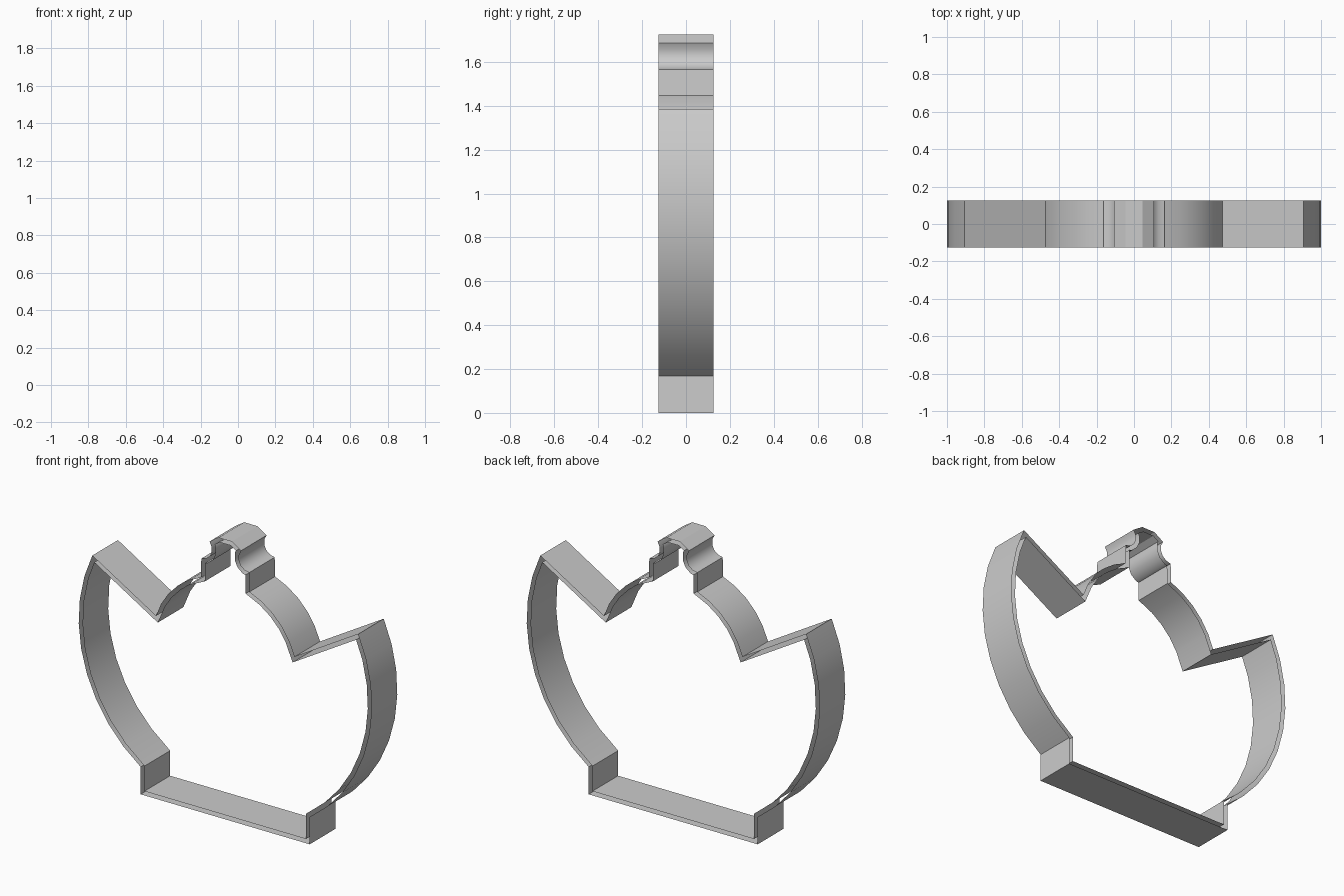
import bpy, bmesh
from math import cos, sin, radians
from mathutils import Vector

if "Cube" in bpy.data.objects:
    bpy.data.objects.remove(bpy.data.objects["Cube"])

DEPTH = 0.125   # half depth along y
GAP = 0.026     # distance between outer and inner wall


def arc(cx, cz, r, a0, a1, n):
    return [(cx + r * cos(radians(a0 + (a1 - a0) * i / n)),
             cz + r * sin(radians(a0 + (a1 - a0) * i / n))) for i in range(n + 1)]


# Right half of the outline, from the base up to the crown
half = [(0.577, 0.0)]
half += arc(0.03, 0.97, 0.97, -55.7, 25.3, 9)        # big side curve to the wing tip
half += arc(0.0, 0.98, 0.495, 17.4, 70.5, 5)         # shoulder
half += arc(0.163, 1.638, 0.073, 270, 140, 5)        # neck notch
half += [(0.045, 1.725)]                             # flat crown
outline = [Vector(p) for p in half] + [Vector((-x, z)) for x, z in reversed(half)]


def inset(points, d):
    """Even inward offset of a counter-clockwise closed outline."""
    out = []
    for i, p in enumerate(points):
        a = (p - points[i - 1]).normalized()
        b = (points[(i + 1) % len(points)] - p).normalized()
        na, nb = Vector((-a.y, a.x)), Vector((-b.y, b.x))
        out.append(p + (na + nb) * (d / (1 + na.dot(nb))))
    return out


def wall(name, points):
    """Open strip following a closed outline, without end caps."""
    bm = bmesh.new()
    front = [bm.verts.new((p.x, -DEPTH, p.y)) for p in points]
    back = [bm.verts.new((p.x, DEPTH, p.y)) for p in points]
    n = len(points)
    for i in range(n):
        j = (i + 1) % n
        bm.faces.new((front[i], front[j], back[j], back[i]))
    mesh = bpy.data.meshes.new(name)
    bm.to_mesh(mesh)
    bm.free()
    ob = bpy.data.objects.new(name, mesh)
    bpy.context.collection.objects.link(ob)
    bpy.ops.object.select_all(action='DESELECT')
    ob.select_set(True)
    bpy.context.view_layer.objects.active = ob
    bpy.ops.object.shade_smooth_by_angle(angle=radians(30))
    return ob


wall("outer_wall", outline)
# Inner wall runs the other way so that it faces inward
wall("inner_wall", inset(outline, GAP)[::-1])
